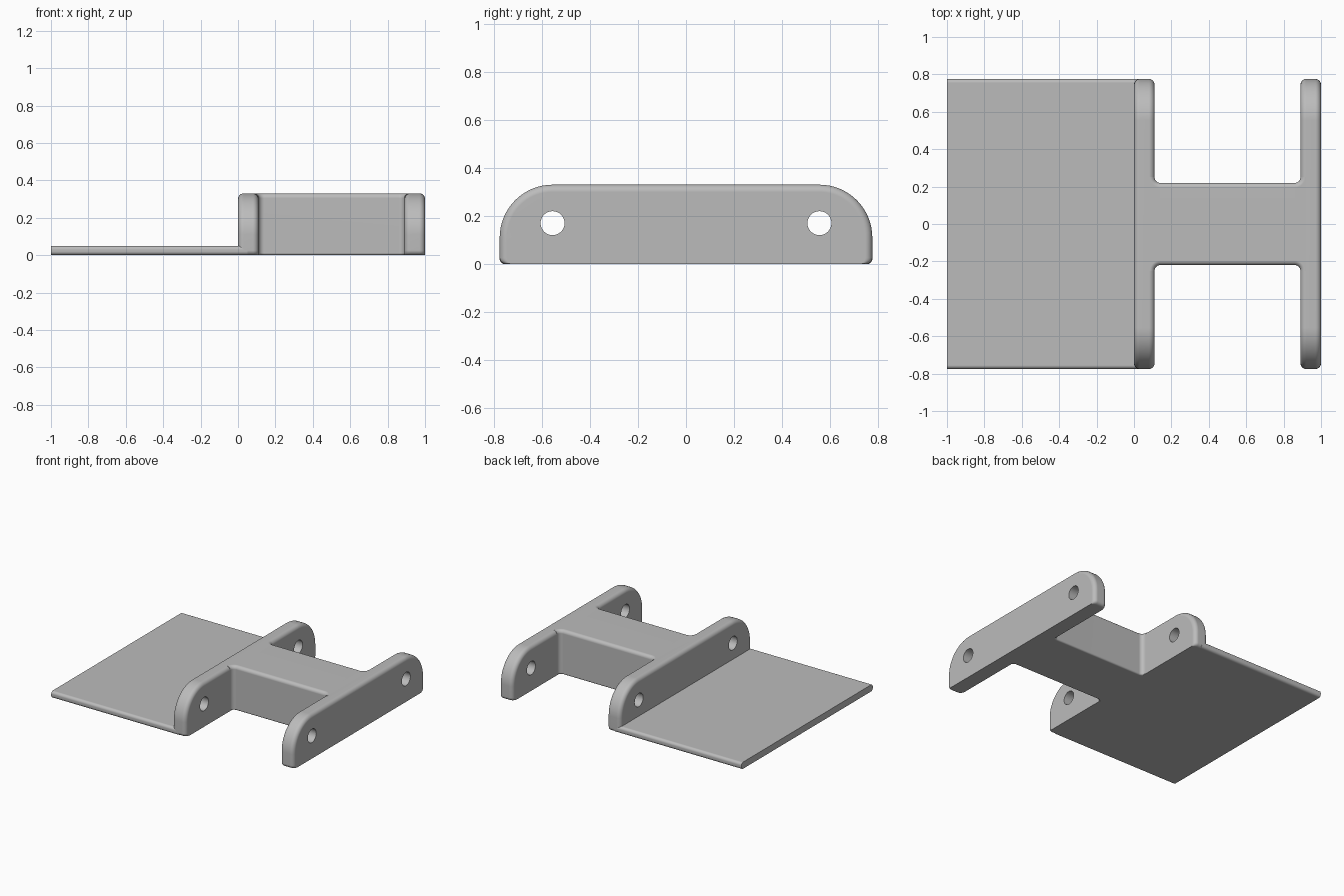
import bpy, bmesh
from math import sin, cos, pi

if "Cube" in bpy.data.objects:
    bpy.data.objects.remove(bpy.data.objects["Cube"])

HALF, TOP, WALL = 0.775, 0.33, 0.11
EDGE = 0.03          # rounding of the flange rims and inner corners
STEPS = 8

grey = bpy.data.materials.new("plain grey")
grey.use_nodes = True
grey.diffuse_color = (0.5, 0.5, 0.5, 1)
grey.node_tree.nodes["Principled BSDF"].inputs["Base Color"].default_value = (0.5, 0.5, 0.5, 1)


def arc(cx, cy, r, start, end, steps=STEPS):
    angles = [start + (end - start) * i / steps for i in range(steps + 1)]
    return [(cx + r * cos(a), cy + r * sin(a)) for a in angles]


def loft(name, rings):
    """Skin a stack of matching closed rings and cap both ends."""
    bm = bmesh.new()
    loops = [[bm.verts.new(p) for p in ring] for ring in rings]
    n = len(loops[0])
    for a, b in zip(loops, loops[1:]):
        for i in range(n):
            j = (i + 1) % n
            bm.faces.new((a[i], a[j], b[j], b[i]))
    bm.faces.new(loops[0][::-1])
    bm.faces.new(loops[-1])
    bmesh.ops.recalc_face_normals(bm, faces=bm.faces)
    mesh = bpy.data.meshes.new(name)
    bm.to_mesh(mesh)
    bm.free()
    mesh.materials.append(grey)
    obj = bpy.data.objects.new(name, mesh)
    bpy.context.collection.objects.link(obj)
    return obj


def rim(r, steps=STEPS):
    """(inset, distance from the face) pairs along a quarter-round edge."""
    return [(r * (1 - sin(a)), r * (1 - cos(a)))
            for a in (pi / 2 * i / steps for i in range(steps + 1))]


def finish(obj):
    bpy.ops.object.select_all(action="DESELECT")
    obj.select_set(True)
    bpy.context.view_layer.objects.active = obj
    for mod in list(obj.modifiers):
        bpy.ops.object.modifier_apply(modifier=mod.name)
    bpy.ops.object.shade_smooth_by_angle(angle=pi / 6)
    normals = obj.modifiers.new("even normals", "WEIGHTED_NORMAL")
    normals.keep_sharp = True


# Flange outline: arched upper corners, small lower corners
def flange_outline(inset):
    y, r, low = HALF - inset, 0.22 - inset, 0.025
    right = (arc(y - low, low, low, -pi / 2, 0, 4)
             + arc(y - r, TOP - inset - r, r, 0, pi / 2, 16))
    return right + [(-a, b) for a, b in reversed(right)]


# Bolt hole cutter, two cylinders through both flanges
bm = bmesh.new()
for side in (-1, 1):
    rings = [[bm.verts.new((x, side * 0.555 + y, z)) for y, z in arc(0, 0.17, 0.05, 0, 2 * pi, 32)[:-1]]
             for x in (-0.2, 1.2)]
    for i in range(32):
        j = (i + 1) % 32
        bm.faces.new((rings[0][i], rings[0][j], rings[1][j], rings[1][i]))
    for ring in rings:
        bm.faces.new(ring)
bmesh.ops.recalc_face_normals(bm, faces=bm.faces)
mesh = bpy.data.meshes.new("hole_cutter")
bm.to_mesh(mesh)
bm.free()
mesh.materials.append(grey)
cutter = bpy.data.objects.new("hole_cutter", mesh)
bpy.context.collection.objects.link(cutter)
cutter.hide_render = True

# Two drilled flanges
for name, x0 in (("inner_flange", 0), ("outer_flange", 1 - WALL)):
    near = [(d, x0 + t) for d, t in reversed(rim(EDGE))]
    far = [(d, x0 + WALL - t) for d, t in rim(EDGE)]
    # order both rims from the low face to the high face
    sections = sorted(near + far, key=lambda s: s[1])
    flange = loft(name, [[(x, y, z) for y, z in flange_outline(d)] for d, x in sections])
    cut = flange.modifiers.new("holes", "BOOLEAN")
    cut.operation = "DIFFERENCE"
    cut.solver = "EXACT"
    cut.object = cutter
    finish(flange)
bpy.data.objects.remove(cutter)


# Web between the flanges, flared into them with fillets
def web_outline(inset):
    r = EDGE + inset
    y = 0.22 + EDGE
    flare = arc(WALL + EDGE, y, r, pi, 1.5 * pi)
    side = [(0.05, flare[0][1])] + flare
    side += [(1 - a, b) for a, b in reversed(side)]
    return side + [(a, -b) for a, b in reversed(side)]


levels = [(d, t) for d, t in rim(0.012)] + [(d, TOP - t) for d, t in rim(0.025)]
levels.sort(key=lambda s: s[1])
finish(loft("web", [[(x, y, z) for x, y in web_outline(d)] for d, z in levels]))

# Flat plate with rounded long edges
r, thick = 0.02, 0.05
right = arc(HALF - r, r, r, -pi / 2, 0) + arc(HALF - r, thick - r, r, 0, pi / 2)
section = right + [(-y, z) for y, z in reversed(right)]
finish(loft("base_plate", [[(x, y, z) for y, z in section] for x in (-1, 0.05)]))
